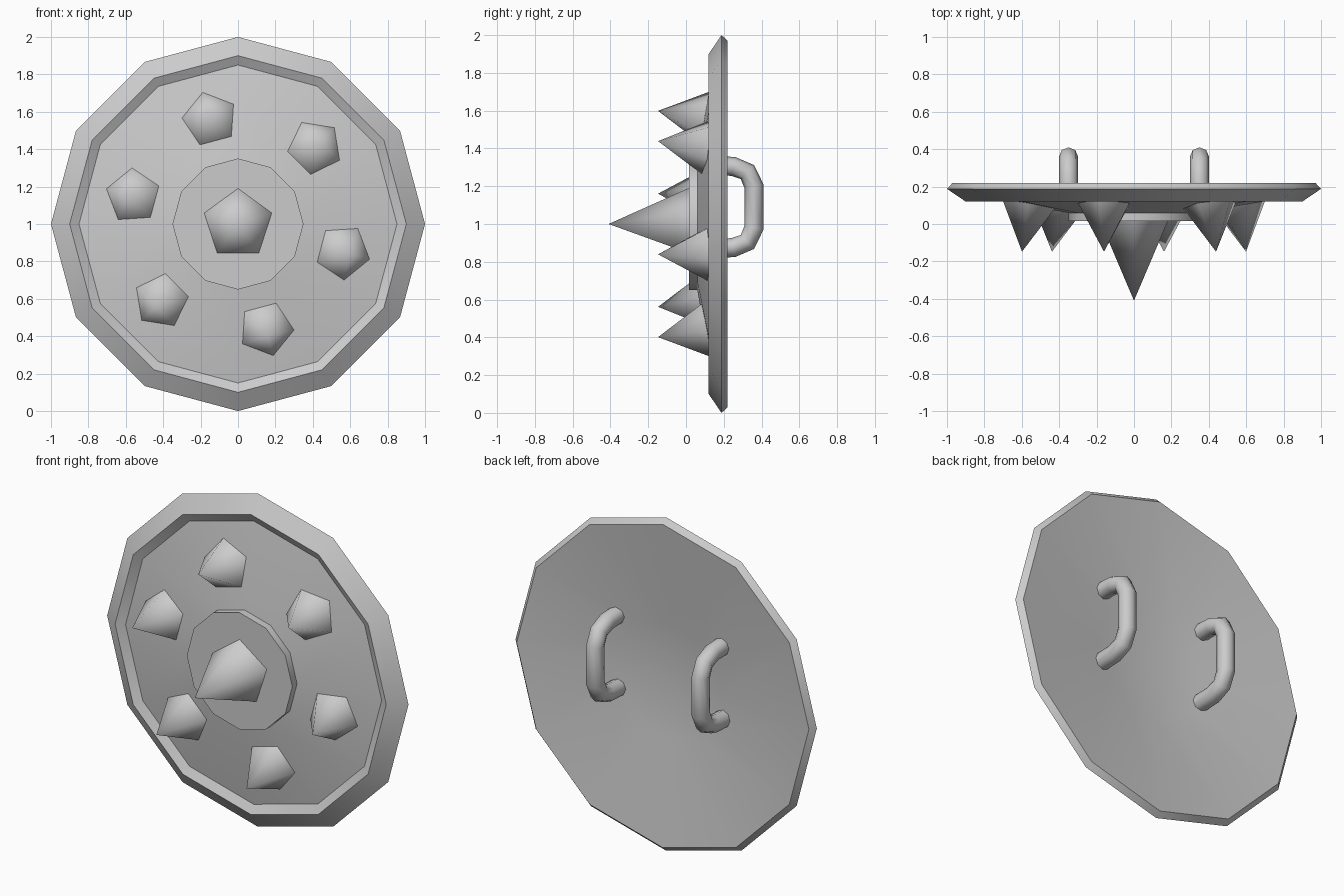
import bpy, bmesh
from math import sin, cos, pi, radians
from mathutils import Vector

if "Cube" in bpy.data.objects:
    bpy.data.objects.remove(bpy.data.objects["Cube"])

CZ = 1.0      # height of the shield centre
SIDES = 12


def add_object(name, bm, smooth_angle):
    bmesh.ops.remove_doubles(bm, verts=bm.verts, dist=1e-5)
    bmesh.ops.recalc_face_normals(bm, faces=bm.faces)
    mesh = bpy.data.meshes.new(name)
    bm.to_mesh(mesh)
    bm.free()
    ob = bpy.data.objects.new(name, mesh)
    bpy.context.collection.objects.link(ob)
    bpy.ops.object.select_all(action='DESELECT')
    ob.select_set(True)
    bpy.context.view_layer.objects.active = ob
    bpy.ops.object.shade_smooth_by_angle(angle=radians(smooth_angle))
    return ob


def lathe(name, profile):
    """Turn a closed (radius, y) profile around the y axis."""
    bm = bmesh.new()
    rings = []
    for r, y in profile:
        if r == 0:
            rings.append([bm.verts.new((0, y, CZ))] * SIDES)
        else:
            rings.append([bm.verts.new((r * cos(2 * pi * i / SIDES), y,
                                        CZ + r * sin(2 * pi * i / SIDES)))
                          for i in range(SIDES)])
    for a, b in zip(rings, rings[1:]):
        for i in range(SIDES):
            j = (i + 1) % SIDES
            bm.faces.new(list(dict.fromkeys([a[i], a[j], b[j], b[i]])))
    return add_object(name, bm, 35)


def spike(name, base, tip, radius, outward, sink=0.02):
    """Five-sided spike with one corner pointing along outward."""
    base, tip = Vector(base), Vector(tip)
    axis = tip - base
    grow = 1 + sink / axis.length
    base = tip - axis * grow
    axis.normalize()
    u = Vector(outward)
    u = (u - axis * u.dot(axis)).normalized()
    v = axis.cross(u)
    bm = bmesh.new()
    ring = [bm.verts.new(base + radius * grow * (u * cos(2 * pi * i / 5) + v * sin(2 * pi * i / 5)))
            for i in range(5)]
    top = bm.verts.new(tip)
    bm.faces.new(ring)
    for i in range(5):
        bm.faces.new((ring[i], ring[(i + 1) % 5], top))
    return add_object(name, bm, 80)


# Dished shield body with bevelled rim
lathe("shield_body", [(0, 0.03), (0.35, 0.06), (0.85, 0.148), (0.9, 0.12),
                      (1.0, 0.188), (0.97, 0.22), (0.35, 0.145), (0, 0.11)])

# Raised centre plate and main spike
lathe("centre_plate", [(0, 0.015), (0.35, 0.015), (0.35, 0.08), (0, 0.08)])
spike("centre_spike", (0, 0.015, CZ), (0, -0.41, CZ), 0.19, (0, 0, 1))

# Ring of six spikes leaning outwards
for k in range(6):
    a = radians(45 + 60 * k)
    d = Vector((cos(a), 0, sin(a)))
    c = Vector((0, 0, CZ))
    spike(f"ring_spike_{k + 1}", c + d * 0.58 + Vector((0, 0.1, 0)),
          c + d * 0.62 + Vector((0, -0.148, 0)), 0.147, d)

# Two tubular handles on the back
path = [(0.13, 1.31), (0.25, 1.305), (0.325, 1.275), (0.36, 1.2),
        (0.36, 0.98), (0.325, 0.905), (0.25, 0.875), (0.13, 0.87)]
for side, x in (("left", -0.35), ("right", 0.35)):
    curve = bpy.data.curves.new(f"handle_{side}", 'CURVE')
    curve.dimensions = '3D'
    curve.bevel_depth = 0.051
    curve.bevel_resolution = 2
    curve.use_fill_caps = True
    s = curve.splines.new('POLY')
    s.points.add(len(path) - 1)
    for p, (y, z) in zip(s.points, path):
        p.co = (x, y, z, 1)
    s.use_smooth = True
    bpy.context.collection.objects.link(bpy.data.objects.new(f"handle_{side}", curve))
